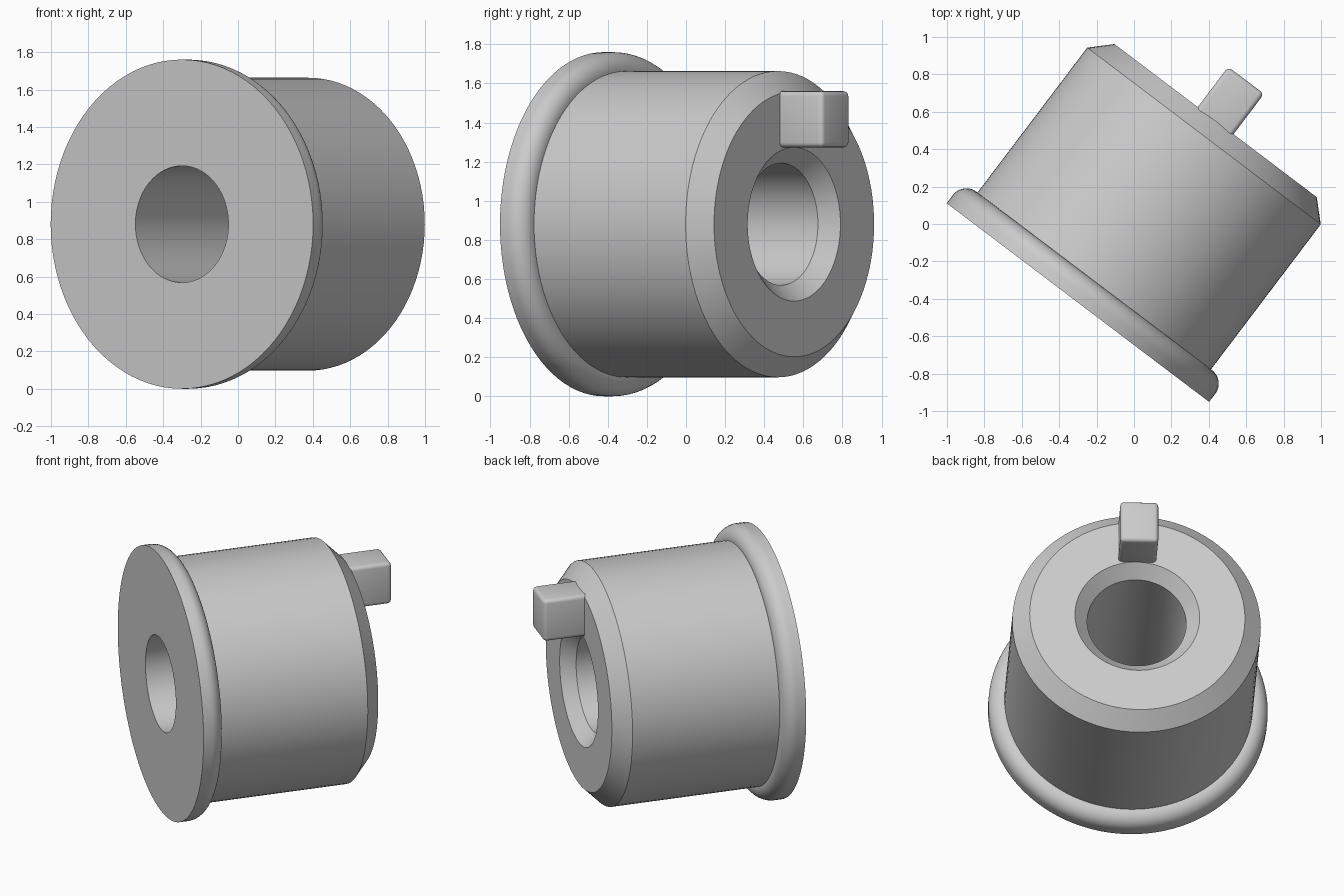
import bpy, bmesh, math
from mathutils import Matrix, Vector

if "Cube" in bpy.data.objects:
    bpy.data.objects.remove(bpy.data.objects["Cube"])

# Axis of the bushing: local y, turned towards +x, starting at the flange face
YAW = math.atan2(-1.06, 1.4)
PLACE = Matrix.Translation((-0.3, -0.42, 0.88)) @ Matrix.Rotation(YAW, 4, 'Z')


def make_object(name, bm, angle):
    bmesh.ops.recalc_face_normals(bm, faces=bm.faces)
    bm.transform(PLACE)
    mesh = bpy.data.meshes.new(name)
    bm.to_mesh(mesh)
    bm.free()
    ob = bpy.data.objects.new(name, mesh)
    bpy.context.collection.objects.link(ob)
    bpy.ops.object.select_all(action='DESELECT')
    ob.select_set(True)
    bpy.context.view_layer.objects.active = ob
    bpy.ops.object.shade_smooth_by_angle(angle=math.radians(angle))
    return ob


def revolve(name, profile, steps=96):
    """Spin a closed (radius, axial) profile around local y."""
    bm = bmesh.new()
    verts = [bm.verts.new((0, y, r)) for r, y in profile]
    edges = [bm.edges.new((verts[i - 1], verts[i])) for i in range(len(verts))]
    bmesh.ops.spin(bm, geom=verts + edges, cent=(0, 0, 0), axis=(0, 1, 0),
                   angle=2 * math.pi, steps=steps)
    bmesh.ops.remove_doubles(bm, verts=bm.verts, dist=1e-5)
    return make_object(name, bm, 30)


# Sleeve: flange with rounded back edge, barrel, end chamfer, chamfered bore
fillet = 0.09
arc = [(0.79 + fillet * math.cos(a), 0.055 + fillet * math.sin(a))
       for a in (math.pi / 2 * i / 10 for i in range(11))]
revolve("flanged_sleeve",
        [(0.312, 0), (0.88, 0)] + arc +
        [(0.783, 0.145), (0.783, 1.117), (0.678, 1.22), (0.393, 1.22), (0.312, 1.137)])

# Drive key: rounded block standing out of the end face
y0, y1, z0, z1 = 1.16, 1.49, 0.393, 0.68
bm = bmesh.new()
bmesh.ops.create_cube(bm, size=1, matrix=Matrix.Translation((0, (y0 + y1) / 2, (z0 + z1) / 2))
                      @ Matrix.Diagonal(Vector((0.24, y1 - y0, z1 - z0, 1))))
bmesh.ops.bevel(bm, geom=bm.edges[:], offset=0.025, segments=4, profile=0.5, affect='EDGES')
make_object("drive_key", bm, 40)
